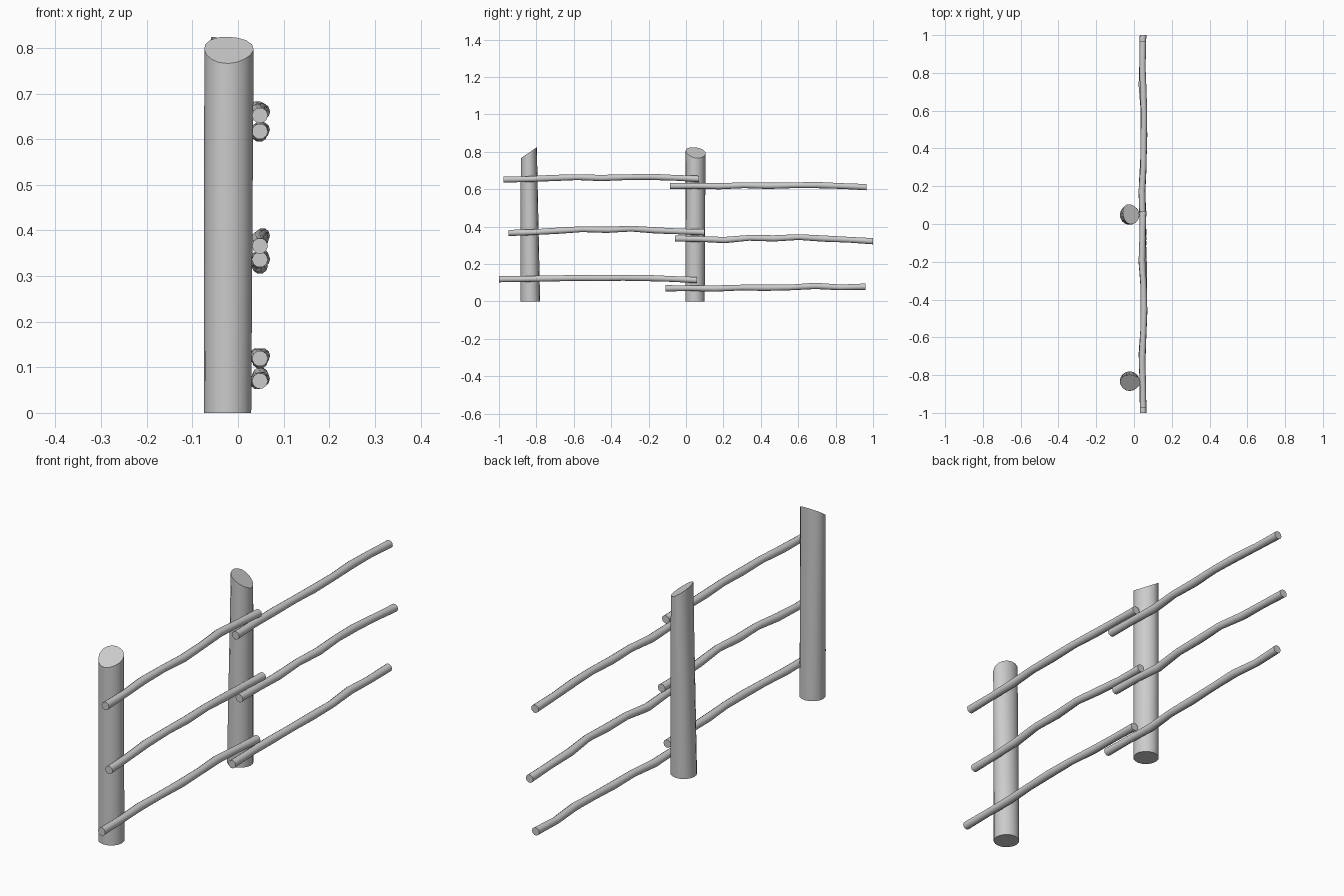
import bpy, bmesh, math
from mathutils import Vector

if "Cube" in bpy.data.objects:
    bpy.data.objects.remove(bpy.data.objects["Cube"])


def loft(name, rings, loc=(0, 0, 0), turn=0.0):
    """Skin a closed tube through rings of points, with flat end caps."""
    bm = bmesh.new()
    vs = [[bm.verts.new(p) for p in ring] for ring in rings]
    n = len(vs[0])
    for a, b in zip(vs, vs[1:]):
        for i in range(n):
            j = (i + 1) % n
            bm.faces.new((a[i], a[j], b[j], b[i]))
    bm.faces.new(vs[0][::-1])
    bm.faces.new(vs[-1])
    bmesh.ops.recalc_face_normals(bm, faces=bm.faces)
    me = bpy.data.meshes.new(name)
    bm.to_mesh(me)
    bm.free()
    ob = bpy.data.objects.new(name, me)
    bpy.context.collection.objects.link(ob)
    ob.location = loc
    ob.rotation_euler.z = turn
    bpy.context.view_layer.objects.active = ob
    ob.select_set(True)
    bpy.ops.object.shade_smooth_by_angle(angle=math.radians(40))
    ob.select_set(False)
    return ob


# Posts: round at the ground, slightly lumpy and cut at a slant on top
def post(name, loc, turn):
    n = 16
    rings = []
    for t in (0.0, 0.5, 1.0):
        ring = []
        for i in range(n):
            a = 2 * math.pi * i / n
            lump = 1 + 0.04 * t * math.sin(3 * a + 0.6)
            x = (0.052 + 0.002 * t) * lump * math.cos(a) + 0.002 * t
            y = (0.052 - 0.009 * t) * lump * math.sin(a) - 0.007 * t
            top = 0.796 + 0.68 * (y + 0.007)
            ring.append((x, y, top * t))
        rings.append(ring)
    loft(name, rings, loc, turn)


post("front_post", (-0.023, -0.832, 0), 0)
post("back_post", (-0.023, 0.048, 0), math.radians(108))


# Rails: crooked branches, heights given at even steps along the length
def rail(name, y0, y1, heights, sway):
    n, last = 10, len(heights) - 1
    pts = [Vector((0.048 + s, y0 + (y1 - y0) * i / last, z))
           for i, (z, s) in enumerate(zip(heights, sway))]
    rings = []
    for i, p in enumerate(pts):
        d = (pts[min(i + 1, last)] - pts[max(i - 1, 0)]).normalized()
        if i in (0, last):
            d = Vector((0, 1, 0))
        side = d.cross(Vector((0, 0, 1))).normalized()
        up = side.cross(d)
        r = 0.0175 if i in (0, last) else (0.0175, 0.016)[i % 2]
        rings.append([p + r * (math.cos(a) * side + math.sin(a) * up)
                      for a in (2 * math.pi * k / n for k in range(n))])
    loft(name, rings)


SWAY_A = (0, -0.001, -0.005, 0.001, 0.005, 0.003, -0.006, -0.003, 0)
SWAY_B = (0, -0.003, -0.006, 0.002, 0.003, 0.006, 0.001, -0.003, -0.001)

rail("front_top_rail", -0.975, 0.07,
     (0.652, 0.654, 0.660, 0.664, 0.660, 0.664, 0.666, 0.661, 0.655), SWAY_A)
rail("front_middle_rail", -0.95, 0.10,
     (0.366, 0.370, 0.378, 0.386, 0.383, 0.389, 0.380, 0.374, 0.370), SWAY_B)
rail("front_bottom_rail", -1.0, 0.06,
     (0.119, 0.120, 0.123, 0.125, 0.125, 0.126, 0.125, 0.120, 0.114), SWAY_A)
rail("back_top_rail", -0.085, 0.965,
     (0.617, 0.618, 0.616, 0.621, 0.618, 0.621, 0.622, 0.617, 0.611), SWAY_B)
rail("back_middle_rail", -0.06, 1.0,
     (0.336, 0.334, 0.328, 0.340, 0.337, 0.344, 0.336, 0.330, 0.322), SWAY_A)
rail("back_bottom_rail", -0.11, 0.96,
     (0.070, 0.071, 0.069, 0.074, 0.073, 0.075, 0.083, 0.075, 0.079), SWAY_B)
